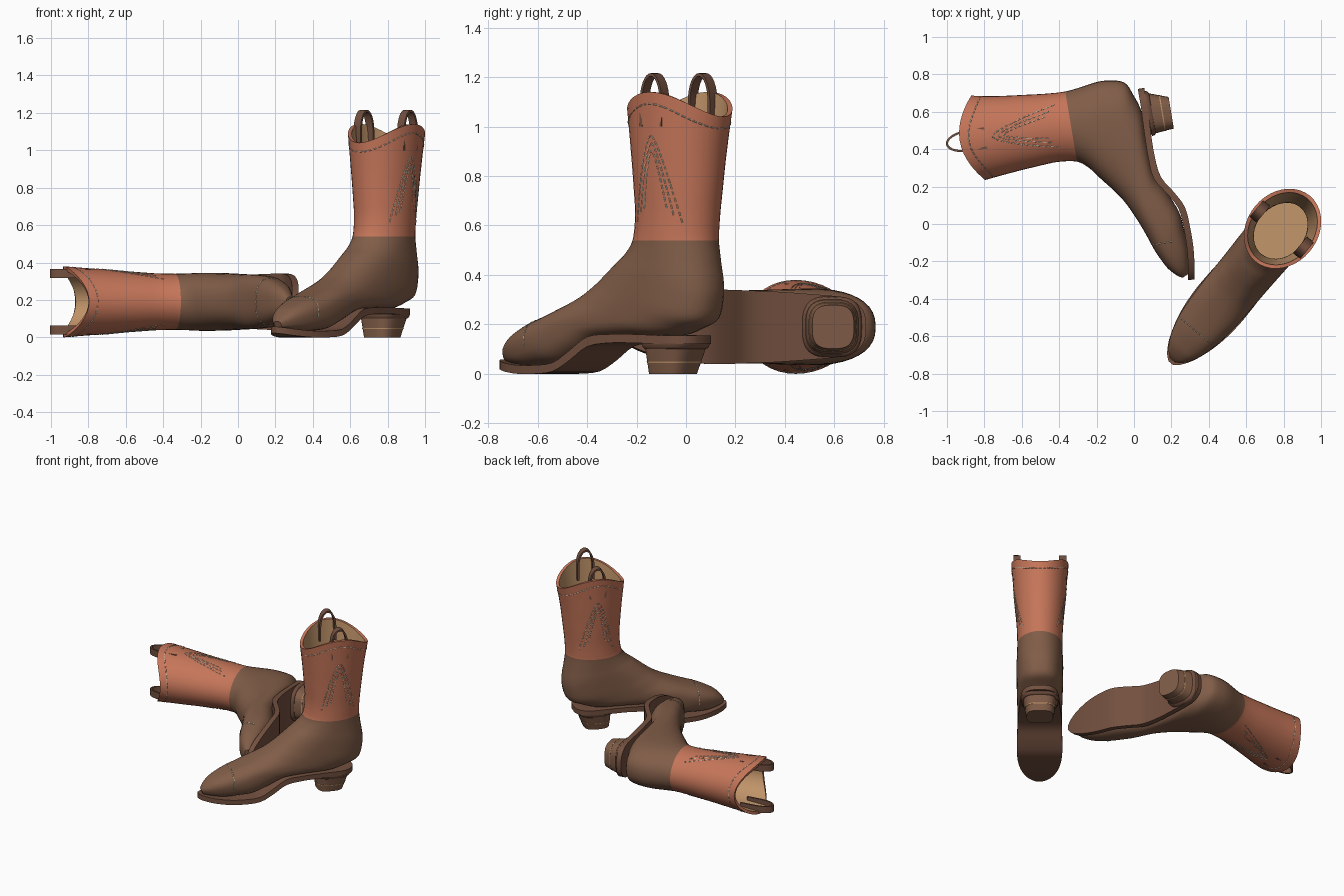
import bpy, bmesh, math
from mathutils import Matrix, Vector
from mathutils.bvhtree import BVHTree

if "Cube" in bpy.data.objects:
    bpy.data.objects.remove(bpy.data.objects["Cube"])


def material(name, rgb):
    m = bpy.data.materials.new(name)
    m.use_nodes = True
    m.diffuse_color = (*rgb, 1)
    m.node_tree.nodes["Principled BSDF"].inputs["Base Color"].default_value = (*rgb, 1)
    return m


SHAFT = material("terracotta leather", (.56, .18, .1))
FOOT = material("brown leather", (.22, .11, .065))
SOLE = material("dark brown sole", (.17, .08, .05))
LINING = material("tan lining", (.52, .29, .14))
THREAD = material("pale thread", (.62, .7, .58))
SEGMENTS = 40
parts = []


def finish(obj, mats):
    for m in mats:
        obj.data.materials.append(m)
    bpy.context.collection.objects.link(obj)
    parts.append(obj)
    return obj


def loft(name, rings, mats, pick=lambda i: 0, angle=40):
    """Skin closed rings of points into a capped solid; pick gives a material per band."""
    bm = bmesh.new()
    loops = [[bm.verts.new(p) for p in ring] for ring in rings]
    n = len(loops[0])
    for i, (a, b) in enumerate(zip(loops, loops[1:])):
        for k in range(n):
            j = (k + 1) % n
            bm.faces.new((a[k], a[j], b[j], b[k])).material_index = pick(i)
    bm.faces.new(loops[0]).material_index = pick(0)
    bm.faces.new(loops[-1]).material_index = pick(len(rings) - 2)
    bmesh.ops.recalc_face_normals(bm, faces=bm.faces)
    mesh = bpy.data.meshes.new(name)
    bm.to_mesh(mesh)
    bm.free()
    obj = finish(bpy.data.objects.new(name, mesh), mats)
    bpy.ops.object.select_all(action="DESELECT")
    obj.select_set(True)
    bpy.context.view_layer.objects.active = obj
    bpy.ops.object.shade_smooth_by_angle(angle=math.radians(angle))
    return obj


def power(v, n):
    return math.copysign(abs(v) ** (2 / n), v)


def section(back_u, back_h, front_u, front_h, half, n=None, inset=0):
    """Rounded ring from a back/bottom point to a front/top point; u is toward the toe."""
    b, t = Vector((back_u, back_h)), Vector((front_u, front_h))
    mid, axis = (b + t) / 2, (t - b) / 2
    axis -= axis.normalized() * inset
    n = n or 2 + min(.6, max(0, .54 - front_h) * 3)
    scallop = .1 * max(0, front_h - .9) / .14
    ring = []
    for k in range(SEGMENTS):
        a = math.tau * k / SEGMENTS
        p = mid + axis * power(math.cos(a), n)
        ring.append((power(math.sin(a), n) * (half - inset), -p.x,
                     p.y + scallop * math.sin(a) ** 2))
    return ring


def smooth_rows(rows, steps=4):
    out = []
    for i in range(len(rows) - 1):
        a, b, c, d = (rows[min(max(i + k, 0), len(rows) - 1)] for k in (-1, 0, 1, 2))
        for s in range(steps):
            t = s / steps
            out.append([q + t / 2 * (r - p + t * (2 * p - 5 * q + 4 * r - e
                        + t * (3 * (q - r) + e - p))) for p, q, r, e in zip(a, b, c, d)])
    return out + [rows[-1]]


# Upper: shaft rings that fan forward into the toe
shaft_rows = [(-.235, 1.04, .222, 1.04, .19), (-.21, .9, .207, .9, .172),
              (-.192, .75, .195, .75, .16), (-.18, .64, .19, .64, .152),
              (-.175, .54, .205, .54, .15)]
foot_rows = [(-.185, .45, .245, .485, .152), (-.197, .37, .29, .45, .155),
             (-.195, .3, .34, .41, .155), (-.17, .22, .39, .37, .154),
             (-.1, .185, .44, .335, .152), (0, .155, .48, .312, .15),
             (.15, .15, .53, .288, .148), (.33, .14, .6, .258, .146),
             (.45, .09, .67, .232, .142), (.56, .045, .74, .208, .134),
             (.66, .035, .8, .18, .118), (.76, .03, .85, .152, .094),
             (.84, .04, .89, .115, .062), (.895, .05, .91, .085, .025)]
outer = [section(*r) for r in smooth_rows(shaft_rows + foot_rows)]
inner = [section(*r, inset=.02) for r in smooth_rows(shaft_rows + foot_rows[:2])][::-1]
rim = len(inner) - 1
boundary = rim + 1 + 4 * (len(shaft_rows) - 1)
upper = loft("boot_upper", inner + outer, [LINING, SHAFT, FOOT],
             lambda i: 0 if i < rim else 1 if i < boundary else 2)

# Sole: (position, half width, underside height, thickness)
sole_rows = [(-.125, .03, .12, .035), (-.112, .07, .12, .035), (-.075, .105, .12, .035),
             (-.02, .122, .12, .035), (.13, .135, .125, .035), (.25, .143, .125, .035),
             (.36, .147, .11, .04), (.45, .15, .055, .04), (.54, .15, .01, .035),
             (.65, .14, 0, .035), (.75, .118, 0, .035), (.84, .085, .008, .035),
             (.9, .048, .017, .035), (.928, .015, .022, .035)]
sole_rings = []
for u, w, low, thick in smooth_rows(sole_rows, 3):
    sole_rings.append([(-w, -u, low), (w, -u, low), (w, -u, low + thick), (-w, -u, low + thick)])
loft("boot_sole", sole_rings, [SOLE])


# Stacked heel with a thin contrasting band
def heel_ring(h, grow=0):
    t = h / .125
    return section(-.056 - .045 * t - grow, h, .115 + .012 * t + grow, h,
                   .088 + .027 * t + grow, n=3)


loft("heel_block", [heel_ring(h) for h in (0, .045, .09, .125)], [FOOT])
loft("heel_band", [heel_ring(h, .002) for h in (.044, .05)], [LINING])
loft("heel_collar", [heel_ring(h, g) for h, g in ((.1, .002), (.108, .009), (.122, .009))], [SOLE])

# Pull straps: arched loops on both sides of the opening
for side in (-1, 1):
    rings = []
    arch = [(-.052, 1.0)]
    arch += [(-.052 * math.cos(a), 1.1 + .11 * math.sin(a))
             for a in (math.pi * k / 16 for k in range(17))]
    arch += [(.052, 1.0)]
    for u, h in arch:
        out = Vector((u, max(0, h - 1.1) * .5)).normalized() * .006
        ring = []
        for s, w in ((1, -.024), (1, .024), (-1, .024), (-1, -.024)):
            ring.append((side * .152 + w, -(u + s * out.x), h + s * out.y))
        rings.append(ring)
    loft("left_pull_strap" if side > 0 else "right_pull_strap", rings, [SOLE])

# Stitching: short threads laid on the leather surface
scan = bmesh.new()
scan.from_mesh(upper.data)
tree = BVHTree.FromBMesh(scan)
scan.free()


def on_surface(start, target):
    start, target = Vector(start), Vector(target)
    hit = tree.ray_cast(start, (target - start).normalized())[0]
    return hit


def stitches(name, paths, dash=.016, gap=.009, radius=.0028):
    curve = bpy.data.curves.new(name, "CURVE")
    curve.dimensions = "3D"
    curve.bevel_depth = radius
    curve.bevel_resolution = 0
    for path in paths:
        run, first = 0, None
        path = [p for p in path if p]
        for a, b in zip(path, path[1:]):
            first = first or a
            run += (b - a).length
            if run >= dash and first != "skip":
                line = curve.splines.new("POLY")
                line.points.add(1)
                line.points[0].co = (*first, 1)
                line.points[1].co = (*b, 1)
                first = "skip"
            if run >= dash + gap:
                run, first = 0, None
    finish(bpy.data.objects.new(name, curve), [THREAD])


rim_path = []
for k in range(401):
    a = math.tau * k / 400
    h = .992 + .1 * math.sin(a) ** 2
    rim_path.append(on_surface((math.sin(a), -math.cos(a), h), (0, 0, h)))
stitches("rim_stitching", [rim_path])

toe_path = []
for k in range(121):
    a = math.pi * (.03 + .94 * k / 120)
    toe_path.append(on_surface((math.cos(a), -.71, .1 + math.sin(a)), (0, -.71, .1)))
stitches("toe_stitching", [toe_path])

flames = []
for side in (-1, 1):
    for top, low, wide in ((.965, .61, .115), (.935, .64, .085), (.905, .67, .058)):
        path = []
        for k in range(-100, 101):
            t = k / 100
            u, h = math.copysign(wide * abs(t) ** 1.1, t), top - (top - low) * abs(t) ** 1.7
            path.append(on_surface((side, -u, h), (0, -u, h)))
        flames.append(path)
stitches("shaft_stitching", flames)

# Pose one boot upright and lay its twin on its side
standing = Matrix.Translation((.79, -.03, 0)) @ Matrix.Rotation(math.radians(-39.8), 4, "Z")
c, s = math.cos(math.radians(9.4)), math.sin(math.radians(9.4))
lying = Matrix(((0, -s, -c, .194), (0, c, -s, .624), (1, 0, 0, .19), (0, 0, 0, 1)))
for obj in list(parts):
    twin = obj.copy()
    bpy.context.collection.objects.link(twin)
    twin.name = "lying_" + obj.name
    twin.matrix_world = lying
    obj.name = "standing_" + obj.name
    obj.matrix_world = standing
